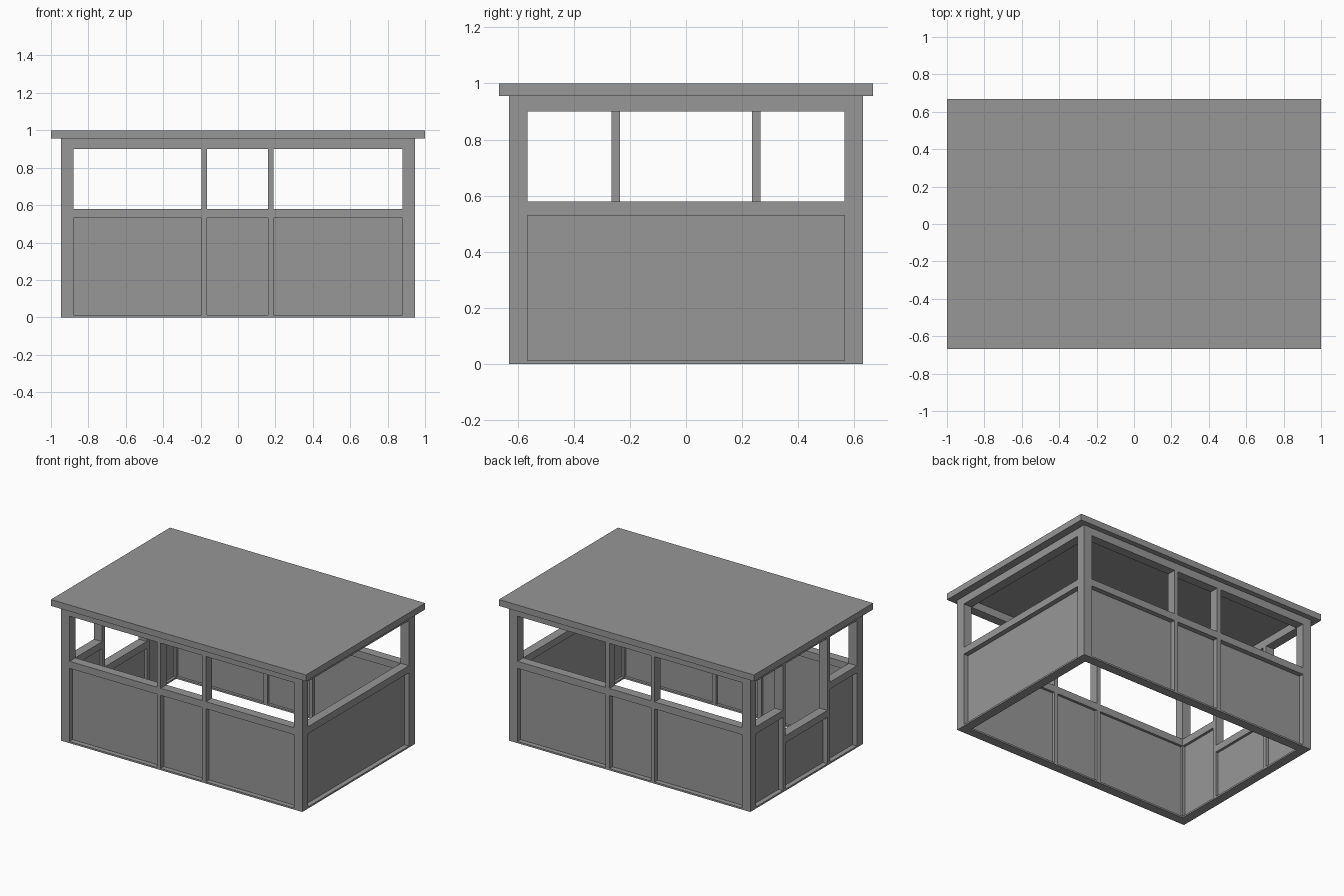
import bpy

cube = bpy.data.objects.get("Cube")
if cube:
    bpy.data.objects.remove(cube, do_unlink=True)

grey = bpy.data.materials.new("plain_grey")
grey.use_nodes = True
COLOUR = (0.31, 0.31, 0.31, 1)
grey.diffuse_color = COLOUR
grey.node_tree.nodes["Principled BSDF"].inputs["Base Color"].default_value = COLOUR

W, D = 0.945, 0.63            # outer half width and half depth
T, THIN = 0.065, 0.03         # frame thickness, slim post width
SILL, RAIL, GATE = 0.012, 0.58, 0.39
HEAD, EAVE, TOP = 0.9, 0.955, 1.0
RAIL_H = 0.05
RECESS, PANEL = 0.035, 0.012


def box(name, x, y, z):
    """Box spanning the given (low, high) ranges."""
    spans = [sorted(r) for r in (x, y, z)]
    bpy.ops.mesh.primitive_cube_add(size=1, location=[sum(r) / 2 for r in spans])
    ob = bpy.context.object
    ob.name = name
    ob.scale = [r[1] - r[0] for r in spans]
    bpy.ops.object.transform_apply(location=False, rotation=False, scale=True)
    ob.data.materials.append(grey)
    return ob


def wall(side, axis, sign, posts, gate_bay=None):
    """One framed wall: sill, header, slim posts, then a rail and panel per bay."""
    outer, half = (D, W) if axis == "y" else (W, D)
    half -= T

    def part(name, along, depth, z):
        across = (sign * (outer - depth[0]), sign * (outer - depth[1]))
        x, y = (along, across) if axis == "y" else (across, along)
        box(f"{side}_{name}", x, y, z)

    full = (0, T)
    part("sill", (-half, half), full, (0, SILL))
    part("header", (-half, half), full, (HEAD, EAVE))
    for p in posts:
        part("slim_post", (p - THIN / 2, p + THIN / 2), full, (SILL, HEAD))
    starts = [-half] + [p + THIN / 2 for p in posts]
    ends = [p - THIN / 2 for p in posts] + [half]
    for i, bay in enumerate(zip(starts, ends)):
        height = GATE if i == gate_bay else RAIL
        kind = "gate" if i == gate_bay else "wall"
        part(kind + "_rail", bay, full, (height - RAIL_H, height))
        part(kind + "_panel", bay, (RECESS, RECESS + PANEL), (SILL, height - RAIL_H))


# Corner posts
for sx in (-1, 1):
    for sy in (-1, 1):
        box("corner_post", (sx * (W - T), sx * W), (sy * (D - T), sy * D), (0, EAVE))

# Walls, with the low gate in the middle of the right side
wall("front", "y", -1, (-0.18, 0.175))
wall("back", "y", 1, (-0.18, 0.175))
wall("left", "x", 1, ())
wall("right", "x", -1, (-0.25, 0.25), gate_bay=1)

# Flat overhanging roof
box("roof", (-1, 1), (-0.667, 0.667), (EAVE, TOP))
